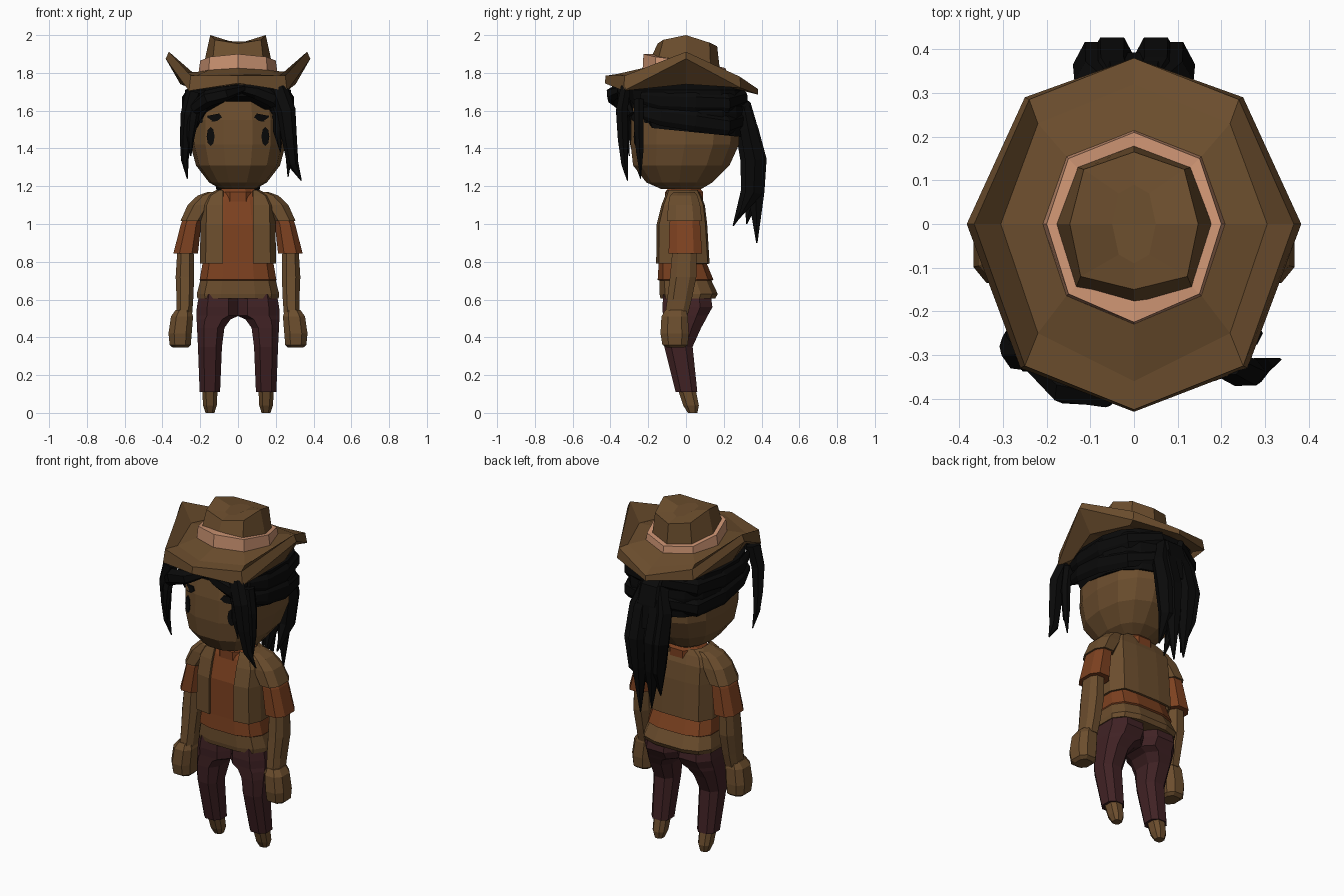
import bpy, bmesh, math
from mathutils import Vector
from mathutils.bvhtree import BVHTree


def material(name, rgb):
    m = bpy.data.materials.new(name)
    m.diffuse_color = (*rgb, 1)
    return m


BROWN = material("brown", (0.150, 0.076, 0.027))
ORANGE = material("rust_orange", (0.205, 0.053, 0.0144))
MAROON = material("maroon", (0.052, 0.016, 0.018))
PINK = material("peach", (0.61, 0.296, 0.17))
BLACK = material("black", (0.003, 0.003, 0.003))


def loft(name, rings, mat, mirror=False, skip=(), band_mats=None):
    """Skin a list of equal-length point rings; cap both ends."""
    s = -1 if mirror else 1
    bm = bmesh.new()
    vs = [[bm.verts.new((s * p[0], p[1], p[2])) for p in r] for r in rings]
    n = len(vs[0])
    mats = [mat]
    for k in range(len(vs) - 1):
        m = band_mats[k] if band_mats else mat
        if m not in mats:
            mats.append(m)
        for i in range(n):
            if i in skip:
                continue
            j = (i + 1) % n
            f = bm.faces.new((vs[k][i], vs[k][j], vs[k + 1][j], vs[k + 1][i]))
            f.material_index = mats.index(m)
    if not skip:
        bm.faces.new(vs[0])
        f = bm.faces.new(vs[-1])
        f.material_index = mats.index(band_mats[-1] if band_mats else mat)
    bmesh.ops.recalc_face_normals(bm, faces=bm.faces)
    me = bpy.data.meshes.new(name)
    bm.to_mesh(me)
    bm.free()
    for m in mats:
        me.materials.append(m)
    ob = bpy.data.objects.new(name, me)
    bpy.context.collection.objects.link(ob)
    return ob


def ring(z, x0, x1, y0, y1, n=8, p=2.6):
    """Horizontal rounded-box ring inside the given bounds."""
    pts = []
    c = math.cos(math.pi / n) ** (2 / p)
    for i in range(n):
        a = 2 * math.pi * (i + 0.5) / n
        sx, sy = math.sin(a), -math.cos(a)
        ux = math.copysign(abs(sx) ** (2 / p), sx) / c
        uy = math.copysign(abs(sy) ** (2 / p), sy) / c
        pts.append(((x0 + x1) / 2 + ux * (x1 - x0) / 2,
                    (y0 + y1) / 2 + uy * (y1 - y0) / 2, z))
    return pts


def lock(name, pts, sizes, side, mirror=False, mat=BLACK):
    """Tapered lock of hair: six-sided section along a path."""
    pts = [Vector(p) for p in pts]
    rings = []
    for i, p in enumerate(pts):
        t = (pts[min(i + 1, len(pts) - 1)] - pts[max(i - 1, 0)]).normalized()
        v = t.cross(Vector(side)).normalized()
        u = v.cross(t)
        w, h = sizes[i]
        rings.append([p + u * w * math.cos(k * math.pi / 3) + v * h * math.sin(k * math.pi / 3)
                      for k in range(6)])
    return loft(name, rings, mat, mirror)


def octagon(front, fdiag, side, bdiag, back, dz=0):
    """Eight points from five on the +x half."""
    half = [front, fdiag, side, bdiag, back]
    pts = half + [(-x, y, z) for x, y, z in (bdiag, side, fdiag)]
    return [(x, y, z + dz) for x, y, z in pts]


# Head
head = loft("head", [ring(z, -x, x, a, b, 14, 2.5) for z, x, a, b in [
    (1.185, .09, -.13, .08), (1.22, .15, -.21, .14), (1.31, .218, -.28, .23),
    (1.42, .247, -.293, .28), (1.55, .247, -.29, .285), (1.67, .22, -.27, .26),
    (1.75, .15, -.2, .2)]], BROWN)

# Eyes and brows: thin plates laid on the face
tree = BVHTree.FromPolygons([v.co for v in head.data.vertices],
                            [tuple(p.vertices) for p in head.data.polygons])


def face_plate(name, outline, mirror):
    layers = []
    for off in (0.008, -0.001):
        layers.append([(x, tree.ray_cast(Vector((x, -1, z)), Vector((0, 1, 0)))[0].y - off, z)
                       for x, z in outline])
    loft(name, layers, BLACK, mirror)


eye = [(.145 + .021 * math.cos(a * math.pi / 4), 1.463 + .05 * math.sin(a * math.pi / 4))
       for a in range(8)]
brow = [(.085, 1.565), (.11, 1.545), (.15, 1.54), (.2, 1.535), (.2, 1.57), (.15, 1.575), (.1, 1.585)]
for m, s in ((False, "left"), (True, "right")):
    face_plate("eye_" + s, eye, m)
    face_plate("brow_" + s, brow, m)

# Hair cap with an arched opening over the face
cap = [ring(z, -x, x, a, b, 16, 2.5) for z, x, a, b in [
    (1.49, .258, -.285, .295), (1.58, .278, -.31, .305),
    (1.71, .28, -.32, .295), (1.75, .2, -.22, .22)]]
lift = lambda p, lo, mid: lo if p[1] < -.2 and abs(p[0]) < .1 else (
    mid if p[1] < -.2 and abs(p[0]) < .21 else None)
cap[0] = [(p[0], p[1], lift(p, 1.665, 1.61) or 1.49 - .1 * p[1]) for p in cap[0]]
cap[1] = [(p[0], p[1], lift(p, 1.675, 1.63) or p[2]) for p in cap[1]]
loft("hair_cap", cap, BLACK)

# Swept side bands running back to the tie
for m, s in ((False, "left"), (True, "right")):
    for i, (z0, z1) in enumerate([(1.65, 1.64), (1.57, 1.52)]):
        lock(f"hair_sweep_{s}_{i}",
             [(.238, -.24, z0 + .02), (.272, -.13, z0), (.278, .05, (z0 + z1) / 2),
              (.225, .22, z1), (.06, .31, z1 + .03)],
             [(.03, .012), (.05, .02), (.055, .022), (.05, .022), (.04, .02)],
             (0, 0, 1), m)

# Fringe and front strands
lock("fringe_right", [(.03, -.32, 1.72), (-.07, -.385, 1.69), (-.16, -.375, 1.665), (-.235, -.32, 1.61)],
     [(.02, .02), (.04, .04), (.045, .04), (.035, .02)], (0, 0, 1))
lock("fringe_left", [(.0, -.3, 1.72), (.1, -.34, 1.7), (.19, -.33, 1.66), (.24, -.29, 1.58)],
     [(.02, .02), (.04, .03), (.045, .03), (.02, .015)], (0, 0, 1))
lock("strand_left_long", [(.21, -.32, 1.72), (.255, -.34, 1.6), (.272, -.335, 1.45),
                          (.29, -.325, 1.32), (.335, -.31, 1.23)],
     [(.05, .03), (.05, .035), (.04, .03), (.03, .02), (.003, .003)], (1, 0, 0))
lock("strand_left_short", [(.18, -.32, 1.68), (.215, -.325, 1.58), (.21, -.325, 1.49), (.225, -.32, 1.38)],
     [(.03, .02), (.032, .02), (.024, .015), (.003, .003)], (1, 0, 0))
lock("strand_left_temple", [(.25, -.25, 1.66), (.27, -.25, 1.52), (.27, -.245, 1.38), (.265, -.24, 1.25)],
     [(.03, .03), (.025, .03), (.02, .022), (.003, .003)], (1, 0, 0))
lock("strand_right_long", [(-.23, -.3, 1.7), (-.262, -.3, 1.58), (-.275, -.28, 1.45),
                           (-.282, -.26, 1.34), (-.268, -.24, 1.24)],
     [(.045, .04), (.042, .035), (.033, .025), (.02, .02), (.003, .003)], (1, 0, 0))
lock("strand_right_short", [(-.22, -.31, 1.66), (-.24, -.32, 1.55), (-.25, -.315, 1.46), (-.25, -.3, 1.36)],
     [(.03, .02), (.03, .02), (.02, .015), (.003, .003)], (1, 0, 0))

# Ponytail: tie and two groups of overlapping tapered locks
lock("ponytail_root", [(0, .25, 1.66), (0, .305, 1.62), (0, .33, 1.53), (0, .35, 1.4)],
     [(.08, .05), (.1, .05), (.11, .05), (.09, .05)], (1, 0, 0))
for i, (x, y, zt, yt) in enumerate([(-.085, .365, 1.0, .32), (-.05, .375, .94, .37), (0, .34, .99, .25),
                                    (.05, .375, .9, .375), (.085, .365, 1.03, .28)]):
    lock(f"ponytail_lock_{i}",
         [(x * .5, .305, 1.64), (x, y - .035, 1.5), (x, y, 1.34), (x * .85, y - .005, 1.17), (x * .7, yt, zt)],
         [(.04, .03), (.052, .05), (.055, .06), (.04, .052), (.004, .004)], (1, 0, 0))

# Hat brim: thick slab with turned-up sides
seat = ((0, -.23, 1.825), (.155, -.165, 1.815), (.21, 0, 1.805), (.155, .155, 1.80), (0, .215, 1.785))
fold = ((0, -.36, 1.795), (.22, -.25, 1.785), (.305, 0, 1.80), (.22, .23, 1.785), (0, .32, 1.745))
rim = ((0, -.425, 1.785), (.25, -.325, 1.785), (.366, 0, 1.912), (.24, .285, 1.78), (0, .38, 1.715))
rim_low = ((0, -.43, 1.745), (.26, -.33, 1.705), (.383, 0, 1.875), (.25, .29, 1.72), (0, .38, 1.685))
fold_low = ((0, -.36, 1.74), (.22, -.25, 1.725), (.305, 0, 1.74), (.22, .23, 1.725), (0, .32, 1.70))
loft("hat_brim", [octagon(*seat), octagon(*fold), octagon(*rim), octagon(*rim_low),
                  octagon(*fold_low), octagon(*seat, dz=-.05)], BROWN)

# Hat band
band = ((0, -.225, 1.9), (.15, -.16, 1.885), (.2, 0, 1.865), (.15, .15, 1.84), (0, .21, 1.825))
inner = ((0, -.18, 1.9), (.128, -.14, 1.885), (.17, 0, 1.865), (.128, .128, 1.84), (0, .175, 1.825))
loft("hat_band", [octagon(*seat, dz=-.01), octagon(*band), octagon(*inner)], PINK)

# Hat crown with pinched top
base = ((0, -.19, 1.87), (.135, -.15, 1.86), (.18, 0, 1.85), (.13, .13, 1.83), (0, .18, 1.81))
top = ((0, -.15, 1.955), (.122, -.12, 1.975), (.147, 0, 2.0), (.115, .125, 1.96), (0, .165, 1.94))
dent = ((0, -.09, 1.965), (.035, -.07, 1.965), (.05, 0, 1.97), (.035, .07, 1.96), (0, .09, 1.955))
loft("hat_crown", [octagon(*base), octagon(*top), octagon(*dent)], BROWN)

# Torso: brown hem below, rust shirt above
loft("shirt", [ring(z, -x, x, a, b, 12, 3) for z, x, a, b in [
    (.605, .215, -.135, .155), (.63, .218, -.14, .168), (.70, .2, -.14, .135),
    (.705, .203, -.15, .145), (.79, .188, -.145, .11), (1.0, .18, -.14, .095),
    (1.13, .15, -.105, .07), (1.18, .09, -.085, .055)]],
    BROWN, band_mats=[BROWN, BROWN] + [ORANGE] * 5)
loft("neck", [ring(z, -x, x, -x - .01, x - .01, 8, 2) for z, x in
              [(1.12, .1), (1.17, .1), (1.2, .075)]], ORANGE)

# Open vest
profile = [(0, -1), (.85, -.9), (1, -.4), (1, .4), (.8, .93), (.35, 1)]


def vest_ring(z, rx, y0, y1):
    half = [((u * rx if i else .08), (y0 + y1) / 2 + v * (y1 - y0) / 2, z)
            for i, (u, v) in enumerate(profile)]
    return half + [(-x, y, zz) for x, y, zz in reversed(half)]


vest = loft("vest", [vest_ring(*r) for r in [
    (.79, .202, -.158, .125), (1.0, .198, -.155, .112), (1.1, .195, -.13, .1),
    (1.15, .17, -.11, .08), (1.18, .115, -.1, .065)]], BROWN, skip=(11,))
sol = vest.modifiers.new("thickness", "SOLIDIFY")
sol.thickness = .012

# Limbs: rings given as z, x0, x1, y0, y1
shoulder = [(1.17, .09, .16, -.065, .045), (1.15, .1, .215, -.085, .06), (1.1, .13, .267, -.095, .075),
            (1.015, .185, .305, -.1, .085)]
sleeve = [(1.05, .18, .28, -.08, .07), (1.0, .195, .302, -.088, .075), (.845, .212, .342, -.092, .085)]
forearm = [(.88, .235, .32, -.07, .055), (.72, .232, .33, -.085, .055), (.6, .237, .325, -.1, .03),
           (.52, .243, .325, -.11, .01)]
hand = [(.545, .25, .33, -.11, 0), (.51, .238, .355, -.13, .01), (.42, .245, .368, -.135, .015),
        (.36, .25, .362, -.125, .01), (.345, .265, .345, -.1, -.01)]
leg = [(.63, 0, .205, -.12, .13), (.56, -.005, .218, -.125, .14), (.515, -.005, .22, -.122, .115),
       (.495, .04, .219, -.122, .105), (.45, .072, .217, -.122, .08), (.35, .085, .212, -.115, .035),
       (.11, .095, .203, -.055, .06)]
foot = [(.13, .108, .19, -.045, .05), (.04, .112, .185, -.015, .068), (.0, .125, .172, .01, .06)]
for m, s in ((False, "left"), (True, "right")):
    for name, data, mat in (("shoulder", shoulder, BROWN), ("sleeve", sleeve, ORANGE),
                            ("forearm", forearm, BROWN), ("hand", hand, BROWN),
                            ("trouser_leg", leg, MAROON), ("foot", foot, BROWN)):
        loft(f"{name}_{s}", [ring(*r) for r in data], mat, m)
